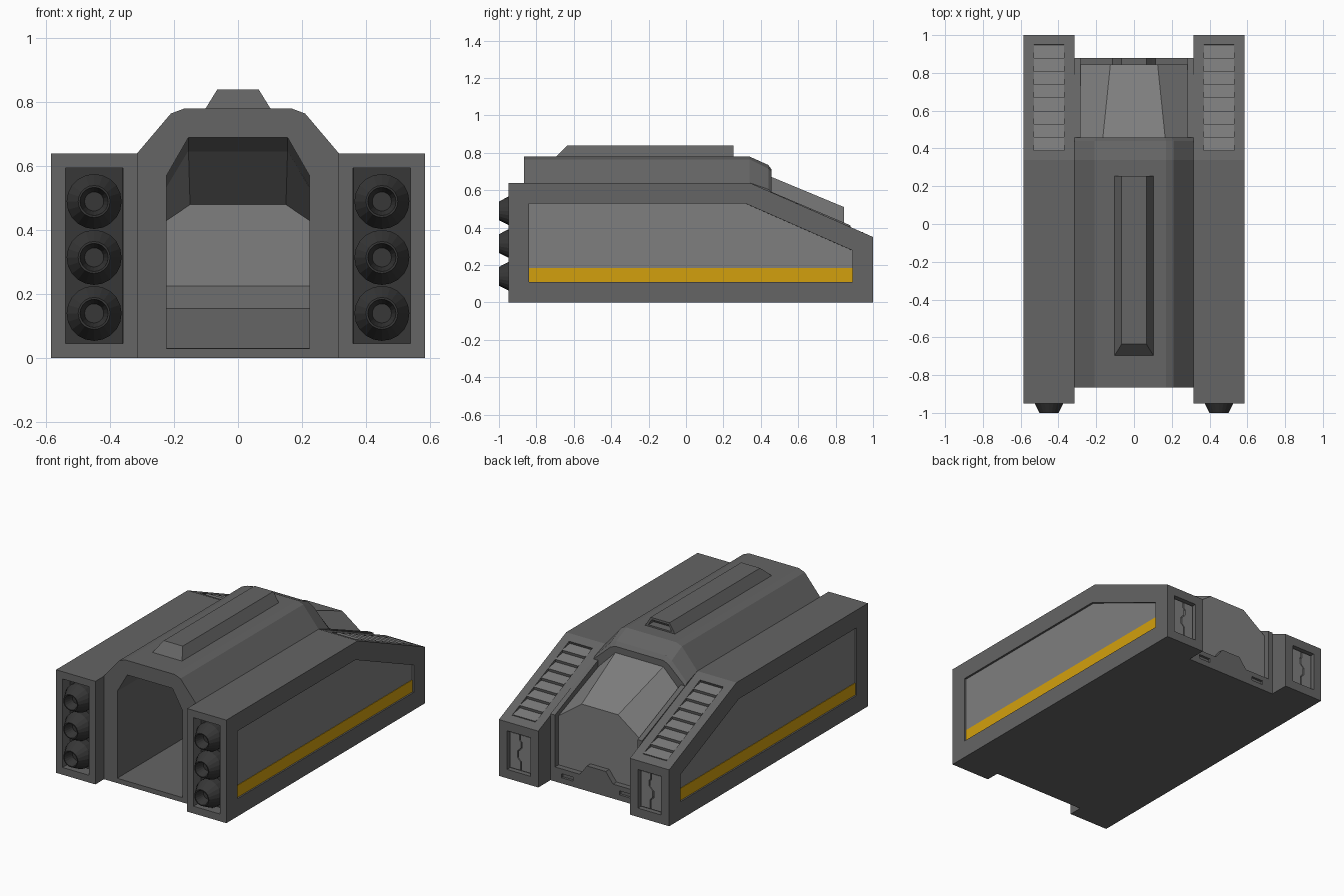
import bpy, bmesh, math
from mathutils import Vector

if "Cube" in bpy.data.objects:
    bpy.data.objects.remove(bpy.data.objects["Cube"])


def material(name, r, g, b):
    m = bpy.data.materials.new(name)
    m.diffuse_color = (r, g, b, 1)
    m.use_nodes = True
    m.node_tree.nodes["Principled BSDF"].inputs["Base Color"].default_value = m.diffuse_color
    return m


HULL = material("hull_grey", .128, .128, .128)
PANEL = material("panel_grey", .21, .21, .21)
DARK = material("dark_metal", .038, .038, .038)
GOLD = material("gold", .65, .35, .004)


def add(name, bm, mats=(HULL,), mirror=False):
    bmesh.ops.recalc_face_normals(bm, faces=bm.faces)
    me = bpy.data.meshes.new(name)
    bm.to_mesh(me)
    bm.free()
    for m in mats:
        me.materials.append(m)
    ob = bpy.data.objects.new(name, me)
    bpy.context.collection.objects.link(ob)
    if mirror:
        ob.modifiers.new("mirror", 'MIRROR')
    return ob


def loft_bm(rings):
    bm = bmesh.new()
    rows = [[bm.verts.new(p) for p in r] for r in rings]
    n = len(rows[0])
    for a, b in zip(rows, rows[1:]):
        for i in range(n):
            j = (i + 1) % n
            bm.faces.new((a[i], a[j], b[j], b[i]))
    bm.faces.new(rows[0])
    bm.faces.new(rows[-1])
    bmesh.ops.recalc_face_normals(bm, faces=bm.faces)
    return bm


def prism_bm(pts, axis, a, b):
    if axis == 'X':
        return loft_bm([[(t, p, q) for p, q in pts] for t in (a, b)])
    return loft_bm([[(p, t, q) for p, q in pts] for t in (a, b)])


def rect(p0, p1, q0, q1):
    return [(p0, q0), (p1, q0), (p1, q1), (p0, q1)]


def section(y, half):
    """Symmetric ring at y from right-hand (x, z) points, bottom to top."""
    return [(x, y, z) for x, z in half] + [(-x, y, z) for x, z in reversed(half)]


def recess(bm, normal, border, depth, mat=0):
    n = Vector(normal).normalized()
    f = max(bm.faces, key=lambda f: (round(f.normal.dot(n), 2), f.calc_area()))
    bmesh.ops.inset_individual(bm, faces=[f], thickness=border, use_even_offset=True)
    bmesh.ops.inset_individual(bm, faces=[f], thickness=0.0005, depth=-depth, use_even_offset=True)
    f.material_index = mat


def cut(ob, cutter):
    m = ob.modifiers.new("cut", 'BOOLEAN')
    m.object, m.operation, m.solver = cutter, 'DIFFERENCE', 'EXACT'
    cutter.hide_render = True
    cutter.display_type = 'WIRE'


# Side pods with recessed panels on outside, front, slope and back
bm = prism_bm([(-.95, 0), (1, 0), (1, .35), (.34, .64), (-.95, .64)], 'X', .315, .585)
recess(bm, (1, 0, 0), .11, .012, 1)
recess(bm, (0, -1, 0), .045, .07, 2)
recess(bm, (0, .29, .66), .055, .025)
recess(bm, (0, 1, 0), .055, .03)
add("side_pod", bm, (HULL, PANEL, DARK), True)

# Gold stripe along each pod
add("side_stripe", prism_bm(rect(-.84, .89, .11, .185), 'X', .565, .576), (GOLD,), True)

# Engine nozzles, three per pod
prof = [(.086, -.875), (.086, -.93), (.05, -1), (.044, -1), (.03, -.94)]
N = 20
for i, z in enumerate((.14, .315, .49)):
    rings = [[(.45 + r * math.cos(2 * math.pi * k / N), y, z + r * math.sin(2 * math.pi * k / N))
              for k in range(N)] for r, y in prof]
    add(f"engine_nozzle_{i + 1}", loft_bm(rings), (DARK,), True)

# Louvre slats on the pod slopes
L = math.hypot(.66, .29)
c, s = .66 / L, .29 / L


def on_slope(t, n):
    return (.34 + c * t + s * n, .64 - s * t + c * n)


pitch = (L - .112) / 8
for i in range(8):
    t = .056 + i * pitch
    pts = [on_slope(t, -.03), on_slope(t + pitch, -.03),
           on_slope(t + pitch * .97, .003), on_slope(t, -.016)]
    add(f"louvre_slat_{i + 1}", prism_bm(pts, 'X', .371, .529), (PANEL,), True)

# Interlocking plates in the pod backs
zig = [(.445, .065), (.445, .12), (.465, .14), (.465, .18), (.44, .205), (.44, .24), (.45, .25), (.45, .285)]
for name, edge, off in (("inner_back_plate", .38, -.004), ("outer_back_plate", .52, .004)):
    pts = [(edge, .065)] + [(x + off, z) for x, z in zig] + [(edge, .285)]
    add(name, prism_bm(pts, 'Y', .965, .985), (PANEL,), True)

# Central hull, canopy and the bay hollowed through both
hull = add("central_hull", loft_bm([
    section(-.865, [(.316, 0), (.316, .64), (.21, .765), (.17, .78)]),
    section(.34, [(.316, 0), (.316, .64), (.21, .765), (.17, .78)]),
    section(.44, [(.316, 0), (.316, .605), (.21, .715), (.17, .735)]),
    section(.458, [(.316, 0), (.316, .59), (.20, .695), (.165, .71)])]))
canopy = add("canopy", loft_bm([
    section(.455, [(.29, .02), (.29, .545), (.165, .672)]),
    section(.845, [(.29, .02), (.29, .39), (.125, .51)])]), (PANEL,))
bay = add("bay_cutter", loft_bm([
    section(-.9, [(.224, .03), (.224, .57), (.155, .69)]),
    section(.34, [(.224, .03), (.224, .57), (.155, .69)]),
    section(.45, [(.224, .03), (.224, .535), (.155, .65)]),
    section(.82, [(.224, .03), (.224, .43), (.15, .48)])]))
cut(hull, bay)
cut(canopy, bay)

# Floor under the canopy and step at the end of the bay
add("rear_floor", prism_bm(rect(.455, .85, 0, .031), 'X', -.3, .3))
add("bay_step", prism_bm([(.76, .02), (.83, .02), (.83, .225), (.815, .225), (.76, .155)], 'X', -.23, .23))

# Rails framing the canopy
add("canopy_rail", prism_bm([(.35, 0), (.88, 0), (.88, .412), (.35, .637)], 'X', .284, .315), mirror=True)

# Rear sill with raised centre and two slots
sill = add("rear_sill", prism_bm([(-.3, 0), (.3, 0), (.3, .09), (.115, .09), (.095, .115), (.065, .155),
                                  (-.065, .155), (-.095, .115), (-.115, .09), (-.3, .09)], 'Y', .83, .88))
slots = add("slot_cutter", prism_bm(rect(.16, .24, .035, .06), 'Y', .865, .9), mirror=True)
cut(sill, slots)

# Roof spine with a vent in its back end
bm = loft_bm([[(-.105, -.70, .775), (.105, -.70, .775), (.105, .255, .775), (-.105, .255, .775)],
              [(-.065, -.635, .84), (.065, -.635, .84), (.065, .255, .84), (-.065, .255, .84)]])
recess(bm, (0, 1, 0), .014, .05, 1)
add("roof_spine", bm, (HULL, DARK))
